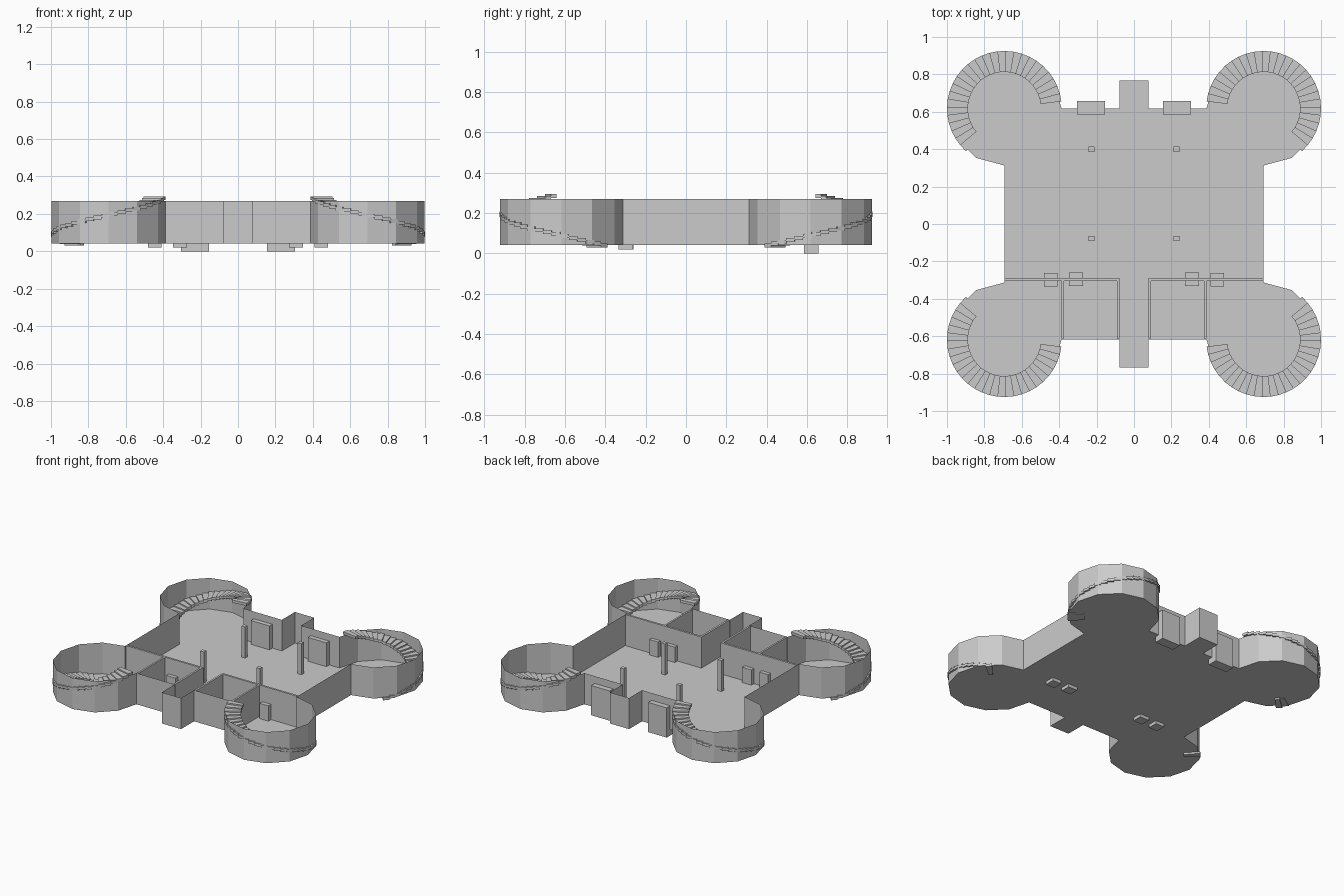
import bpy, bmesh
from math import cos, sin, radians

if "Cube" in bpy.data.objects:
    bpy.data.objects.remove(bpy.data.objects["Cube"])

FLOOR, TOP = 0.043, 0.27          # floor level and wall top
CX, CY, R = 0.693, 0.618, 0.305   # tower centre and radius
GATE_X, GATE_Y = 0.078, 0.768     # entrance bay half width and reach


def make_object(name, bm):
    bmesh.ops.recalc_face_normals(bm, faces=bm.faces)
    mesh = bpy.data.meshes.new(name)
    bm.to_mesh(mesh)
    bm.free()
    ob = bpy.data.objects.new(name, mesh)
    bpy.context.collection.objects.link(ob)
    return ob


def prism(bm, pts, z0, z1):
    low = [bm.verts.new((x, y, z0)) for x, y in pts]
    high = [bm.verts.new((x, y, z1)) for x, y in pts]
    bm.faces.new(low[::-1])
    bm.faces.new(high)
    n = len(pts)
    for i in range(n):
        j = (i + 1) % n
        bm.faces.new((low[i], low[j], high[j], high[i]))


def box(name, x0, x1, y0, y1, z0, z1):
    bm = bmesh.new()
    prism(bm, [(x0, y0), (x1, y0), (x1, y1), (x0, y1)], z0, z1)
    return make_object(name, bm)


def mirrored_box(name, x0, x1, y0, y1, z0, z1):
    box(name + "_right", x0, x1, y0, y1, z0, z1)
    box(name + "_left", -x1, -x0, y0, y1, z0, z1)


# Outline: one quarter with a twelve-sided tower, mirrored around
quarter = [(GATE_X, GATE_Y), (GATE_X, CY)]
for a in range(180, -91, -30):
    quarter.append((CX + R * cos(radians(a)), CY + R * sin(radians(a))))
right = quarter + [(x, -y) for x, y in reversed(quarter)]
outline = right + [(-x, y) for x, y in reversed(right)]

# Floor sheet
bm = bmesh.new()
bm.faces.new([bm.verts.new((x, y, FLOOR)) for x, y in reversed(outline)])
floor = make_object("floor", bm)

# Outer wall sheets
bm = bmesh.new()
low = [bm.verts.new((x, y, FLOOR)) for x, y in outline]
high = [bm.verts.new((x, y, TOP)) for x, y in outline]
for i in range(len(outline)):
    j = (i + 1) % len(outline)
    bm.faces.new((low[j], low[i], high[i], high[j]))
make_object("outer_wall", bm)

# Inner partitions
mirrored_box("cross_wall", GATE_X, CX, -0.304, -0.289, FLOOR, TOP)
mirrored_box("corridor_wall", GATE_X, 0.092, -0.612, -0.304, FLOOR, TOP)
mirrored_box("room_wall", 0.375, 0.388, -0.612, -0.304, FLOOR, TOP)

# Pillars
for label, y in (("back", 0.40), ("front", -0.077)):
    mirrored_box(label + "_pillar", 0.212, 0.242, y - 0.014, y + 0.014, FLOOR, TOP)

# Doors
mirrored_box("back_door", 0.155, 0.305, 0.585, 0.658, 0.0, 0.217)
mirrored_box("room_door", 0.272, 0.347, -0.331, -0.260, 0.02, 0.155)
mirrored_box("tower_door", 0.409, 0.480, -0.335, -0.262, 0.02, 0.155)

# Spiral stairs, one flight per tower
STEPS, START, END, RI, RO = 27, -48.0, 173.0, 0.195, 0.307
for label, sx, sy in (("back_right", 1, 1), ("back_left", -1, 1),
                      ("front_right", 1, -1), ("front_left", -1, -1)):
    bm = bmesh.new()
    width = (END - START) / STEPS
    for i in range(STEPS):
        a0 = radians(START + i * width)
        a1 = radians(START + (i + 1) * width)
        pts = [(sx * (CX + r * cos(a)), sy * (CY + r * sin(a)))
               for r, a in ((RI, a0), (RO, a0), (RO, a1), (RI, a1))]
        z = 0.03 + i * (0.275 - 0.03) / (STEPS - 1)
        prism(bm, pts, z, z + 0.019)
    make_object(label + "_stairs", bm)
